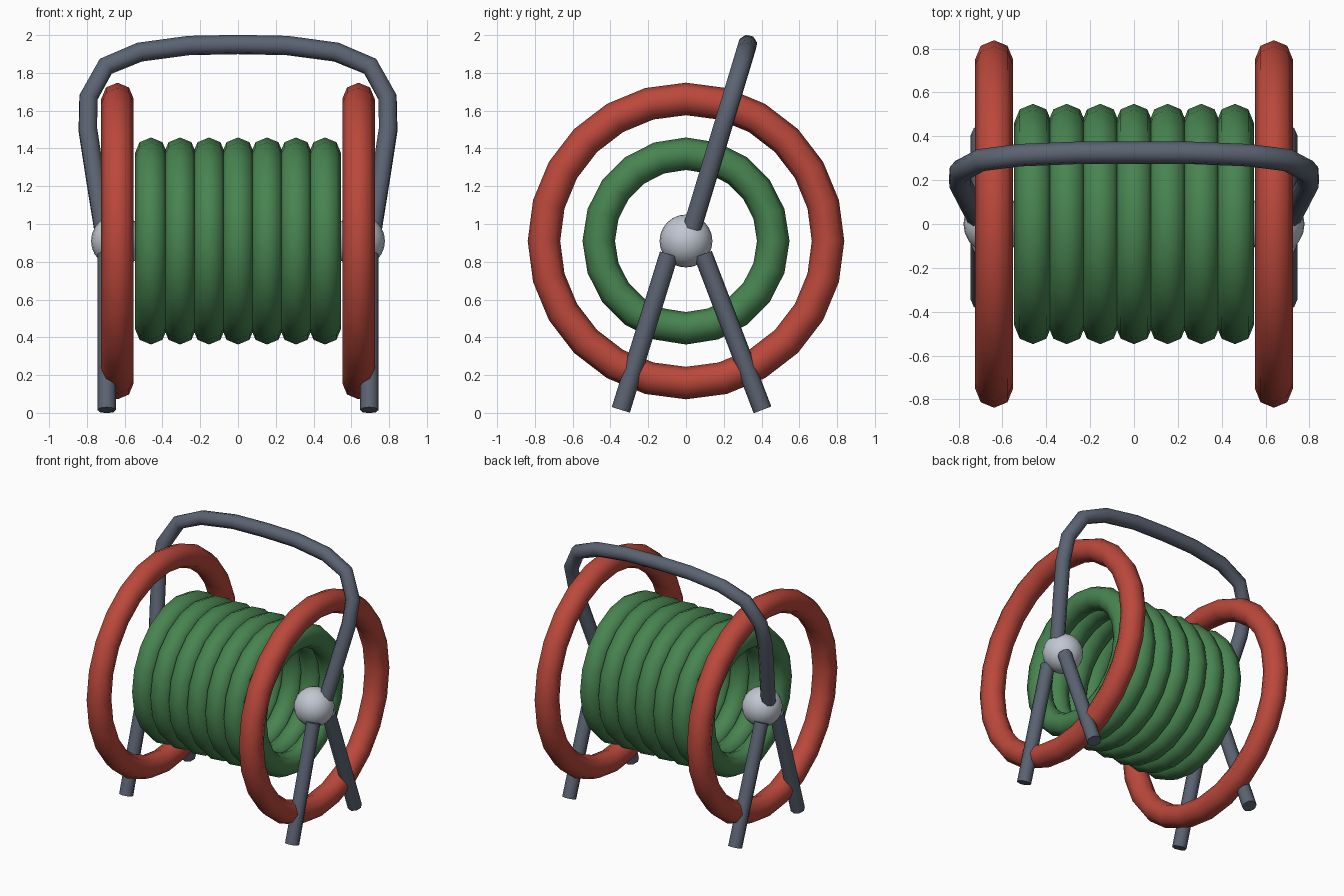
import bpy
from math import pi, radians

cube = bpy.data.objects.get("Cube")
if cube:
    bpy.data.objects.remove(cube, do_unlink=True)

AXLE_Z = 0.91
RIM_X = 0.638


def material(name, rgb):
    m = bpy.data.materials.new(name)
    m.use_nodes = True
    m.diffuse_color = (*rgb, 1)
    m.node_tree.nodes["Principled BSDF"].inputs["Base Color"].default_value = (*rgb, 1)
    return m


red = material("rim red", (0.50, 0.065, 0.044))
green = material("hose green", (0.064, 0.23, 0.08))
slate = material("frame slate", (0.105, 0.125, 0.168))
silver = material("hub silver", (0.53, 0.57, 0.64))


def finish(obj, name, mat):
    obj.name = name
    obj.data.materials.clear()
    obj.data.materials.append(mat)
    bpy.ops.object.select_all(action='DESELECT')
    obj.select_set(True)
    bpy.context.view_layer.objects.active = obj
    bpy.ops.object.shade_smooth_by_angle(angle=radians(50))
    return obj


def ring(name, x, major, minor, segments, mat):
    bpy.ops.mesh.primitive_torus_add(
        location=(x, 0, AXLE_Z), rotation=(0, pi / 2, 0),
        major_radius=major, minor_radius=minor,
        major_segments=segments, minor_segments=8)
    finish(bpy.context.object, name, mat)


def tube(name, points, radius, mat):
    """Capped eight-sided tube along a path."""
    curve = bpy.data.curves.new(name, 'CURVE')
    curve.dimensions = '3D'
    curve.bevel_depth = radius
    curve.bevel_resolution = 2
    curve.use_fill_caps = True
    spline = curve.splines.new('POLY')
    spline.points.add(len(points) - 1)
    for p, co in zip(spline.points, points):
        p.co = (*co, 1)
    obj = bpy.data.objects.new(name, curve)
    bpy.context.collection.objects.link(obj)
    bpy.ops.object.select_all(action='DESELECT')
    obj.select_set(True)
    bpy.context.view_layer.objects.active = obj
    bpy.ops.object.convert(target='MESH')
    finish(bpy.context.object, name, mat)


# Coiled hose
for i in range(7):
    ring(f"hose_coil_{i + 1}", (i - 3) * 0.1535, 0.462, 0.086, 20, green)

# Rims, hubs and splayed legs on both sides
for side, s in (("left", 1), ("right", -1)):
    ring(f"{side}_rim", s * RIM_X, 0.752, 0.086, 24, red)
    bpy.ops.mesh.primitive_uv_sphere_add(
        segments=20, ring_count=12, radius=0.14, location=(s * RIM_X, 0, AXLE_Z))
    finish(bpy.context.object, f"{side}_hub", silver)
    for end, top_y, foot_y in (("front", -0.09, -0.345), ("back", 0.09, 0.405)):
        tube(f"{side}_{end}_leg",
             [(s * 0.695, top_y, 0.84), (s * 0.695, foot_y, 0.016)], 0.05, slate)

# Leaning carry handle, mirrored about its middle
half = [(0.713, 0.98), (0.755, 1.24), (0.795, 1.5), (0.792, 1.67),
        (0.70, 1.835), (0.52, 1.91), (0.26, 1.945)]
profile = half + [(0, 1.95)] + [(-x, z) for x, z in reversed(half)]
tube("carry_handle", [(x, 0.033 + (z - 0.98) * 0.302, z) for x, z in profile],
     0.052, slate)
